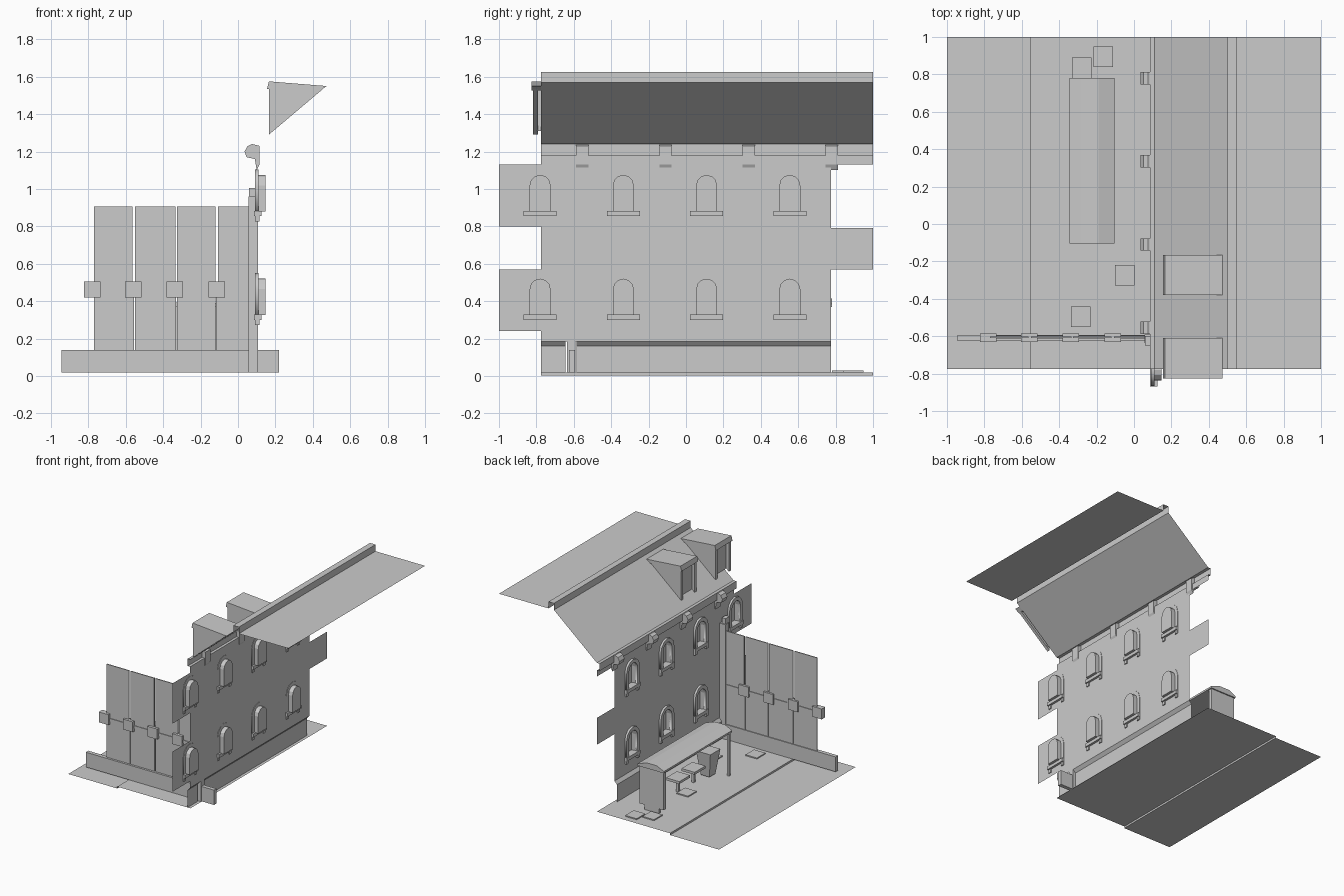
import bpy, bmesh, math
from mathutils import Matrix

cube = bpy.data.objects.get("Cube")
if cube:
    bpy.data.objects.remove(cube, do_unlink=True)

grey = bpy.data.materials.new("plain_grey")
grey.use_nodes = True
grey.diffuse_color = (0.6, 0.6, 0.6, 1)
grey.node_tree.nodes["Principled BSDF"].inputs["Base Color"].default_value = (0.6, 0.6, 0.6, 1)

Y0, Y1 = -0.775, 1.0


def add(name, mesh):
    mesh.materials.clear()
    mesh.materials.append(grey)
    ob = bpy.data.objects.new(name, mesh)
    bpy.context.scene.collection.objects.link(ob)
    return ob


def from_bm(name, bm):
    mesh = bpy.data.meshes.new(name)
    bm.to_mesh(mesh)
    bm.free()
    return add(name, mesh)


def box(name, x, y, z, taper=1.0):
    """Box from (low, high) ranges; taper scales the bottom."""
    bm = bmesh.new()
    bmesh.ops.create_cube(bm, size=1)
    for v in bm.verts:
        k = taper if v.co.z < 0 else 1
        v.co = [(r[0] + r[1]) / 2 + c * s * (r[1] - r[0])
                for r, c, s in zip((x, y, z), v.co, (k, k, 1))]
    return from_bm(name, bm)


def extrude_y(name, profile, y0, y1, solid=False):
    """Sweep an (x, z) profile along y, as an open sheet or a solid."""
    bm = bmesh.new()
    a, b = ([bm.verts.new((x, y, z)) for x, z in profile] for y in (y0, y1))
    n = len(profile)
    for i in range(n if solid else n - 1):
        j = (i + 1) % n
        bm.faces.new((a[i], b[i], b[j], a[j]))
    if solid:
        bm.faces.new(a)
        bm.faces.new(b[::-1])
        bmesh.ops.recalc_face_normals(bm, faces=bm.faces)
    return from_bm(name, bm)


def cutout(name, loops, x, depth=0):
    """Filled (y, z) outline with holes, facing along x."""
    cu = bpy.data.curves.new(name, 'CURVE')
    cu.dimensions = '2D'
    cu.fill_mode = 'BOTH'
    cu.extrude = depth / 2
    for loop in loops:
        sp = cu.splines.new('POLY')
        sp.points.add(len(loop) - 1)
        for p, (u, v) in zip(sp.points, loop):
            p.co = (u, v, 0, 1)
        sp.use_cyclic_u = True
    tmp = bpy.data.objects.new(name + "_tmp", cu)
    bpy.context.scene.collection.objects.link(tmp)
    dg = bpy.context.evaluated_depsgraph_get()
    mesh = bpy.data.meshes.new_from_object(tmp.evaluated_get(dg))
    bpy.data.objects.remove(tmp, do_unlink=True)
    mesh.transform(Matrix(((0, 0, 1, x), (1, 0, 0, 0), (0, 1, 0, 0), (0, 0, 0, 1))))
    mesh.name = name
    return add(name, mesh)


def arch(y, bottom, top, r, steps=6):
    pts = [(y - r, bottom), (y + r, bottom)]
    for i in range(steps + 1):
        t = math.pi * i / steps
        pts.append((y + r * math.cos(t), top - r + r * math.sin(t)))
    return pts


# Street, curb and pavement
extrude_y("street_and_pavement", [(-1, 0.003), (-0.555, 0.003), (-0.555, 0.018), (0.11, 0.018)], Y0, Y1)

# Facade with window openings
windows = [(y, z) for z in (0.325, 0.88) for y in (-0.78, -0.335, 0.11, 0.555)]
outline = [(Y0, 0.185), (-Y0, 0.185), (-Y0, 0.57), (1, 0.57), (1, 0.79), (-Y0, 0.79),
           (-Y0, 1.13), (-1, 1.13), (-1, 0.8), (Y0, 0.8), (Y0, 0.57), (-1, 0.57),
           (-1, 0.24), (Y0, 0.24)]
cutout("facade_wall", [outline] + [arch(y, z, z + 0.195, 0.056) for y, z in windows], 0.107)

# Windows: frame, recessed niche, sill and sill feet
for y, z in windows:
    inner = arch(y, z, z + 0.195, 0.056)
    cutout("window_frame", [arch(y, z, z + 0.225, 0.086), inner], 0.1, 0.02)
    bm = bmesh.new()
    front, back = ([bm.verts.new((x, *p)) for p in inner] for x in (0.1, 0.146))
    bm.faces.new(back)
    for i in range(len(inner)):
        j = (i + 1) % len(inner)
        bm.faces.new((front[i], front[j], back[j], back[i]))
    from_bm("window_niche", bm)
    box("window_sill", (0.085, 0.125), (y - 0.088, y + 0.088), (z - 0.025, z + 0.003))
    for s in (-1, 1):
        c = y + s * 0.073
        box("sill_foot", (0.09, 0.115), (c - 0.013, c + 0.013), (z - 0.053, z - 0.025))

# Plinth, open where the low wall passes through
for y0, y1 in ((Y0, -0.645), (-0.585, -Y0)):
    extrude_y("plinth", [(0.085, 0.018), (0.085, 0.16), (0.107, 0.185)], y0, y1)

# Cornice and eave brackets
extrude_y("cornice", [(0.107, 1.13), (0.107, 1.18), (0.085, 1.18), (0.085, 1.24), (0.11, 1.24)], Y0, Y1)
bracket = [(0.035, 1.2), (0.05, 1.228), (0.075, 1.24), (0.115, 1.23),
           (0.115, 1.13), (0.1, 1.1), (0.09, 1.16), (0.045, 1.17)]
for y in (-0.555, -0.11, 0.335, 0.78):
    extrude_y("eave_bracket", bracket, y - 0.033, y + 0.033, solid=True)

# Roof slope, parapet and flat top
extrude_y("roof", [(0.11, 1.24), (0.5, 1.57), (0.5, 1.625), (0.55, 1.625), (0.55, 1.57), (1, 1.57)], Y0, Y1)

# Dormers: two cheeks, recessed front and roof slab
for y in (-0.2725, -0.7175):
    for s in (-1, 1):
        ya, yb = sorted((y + s * 0.075, y + s * 0.1))
        extrude_y("dormer_cheek", [(0.165, 1.29), (0.455, 1.535), (0.165, 1.55)], ya, yb, solid=True)
    extrude_y("dormer_front", [(0.19, 1.31), (0.19, 1.55)], y - 0.08, y + 0.08)
    extrude_y("dormer_roof", [(0.155, 1.535), (0.165, 1.575), (0.474, 1.55), (0.44, 1.525)],
              y - 0.108, y + 0.108, solid=True)

# Low wall, corner post and its cap
box("low_wall", (-0.945, 0.22), (-0.626, -0.594), (0.018, 0.14))
box("corner_post", (0.055, 0.107), (-0.635, -0.59), (0.018, 0.96))
box("post_cap", (0.06, 0.095), (-0.65, -0.6), (0.96, 1.005))

# Fence panels, rails, clamps and slim posts
for x0, x1 in ((-0.77, -0.565), (-0.55, -0.335), (-0.325, -0.12), (-0.108, 0.055)):
    box("fence_panel", (x0, x1), (-0.609, -0.601), (0.14, 0.905))
box("fence_rail", (-0.78, 0.06), (-0.614, -0.596), (0.445, 0.468))
for x in (-0.78, -0.56, -0.337, -0.113):
    box("fence_clamp", (x - 0.044, x + 0.044), (-0.63, -0.585), (0.42, 0.505))
    if x > -0.7:
        box("fence_post", (x - 0.005, x + 0.005), (-0.61, -0.6), (0.14, 0.45))

# Street shelter: roof, end panel, posts
extrude_y("shelter_roof", [(-0.345, 0.37), (-0.345, 0.385), (-0.28, 0.415), (-0.19, 0.415),
                           (-0.105, 0.385), (-0.105, 0.37)], -0.105, 0.78, solid=True)
box("shelter_end_panel", (-0.335, -0.115), (0.74, 0.77), (0.06, 0.375))
box("shelter_end_foot", (-0.29, -0.16), (0.745, 0.765), (0.018, 0.06))
for x in (-0.33, -0.12):
    box("shelter_post", (x - 0.01, x + 0.01), (-0.095, -0.075), (0.018, 0.375))

# Seats on legs and a tapered waste bin
for y in (0.16, 0.36):
    box("shelter_seat", (-0.24, -0.12), (y - 0.07, y + 0.07), (0.12, 0.14))
    box("seat_leg", (-0.19, -0.17), (y - 0.01, y + 0.01), (0.018, 0.12))
box("waste_bin", (-0.27, -0.14), (-0.06, 0.07), (0.03, 0.23), taper=0.6)

# Loose sheets on the pavement
for x, y in ((-0.28, 0.835), (-0.165, 0.895), (-0.05, -0.275), (-0.285, -0.495), (-0.25, 0.35)):
    box("loose_sheet", (x - 0.052, x + 0.052), (y - 0.055, y + 0.055), (0.019, 0.028))
